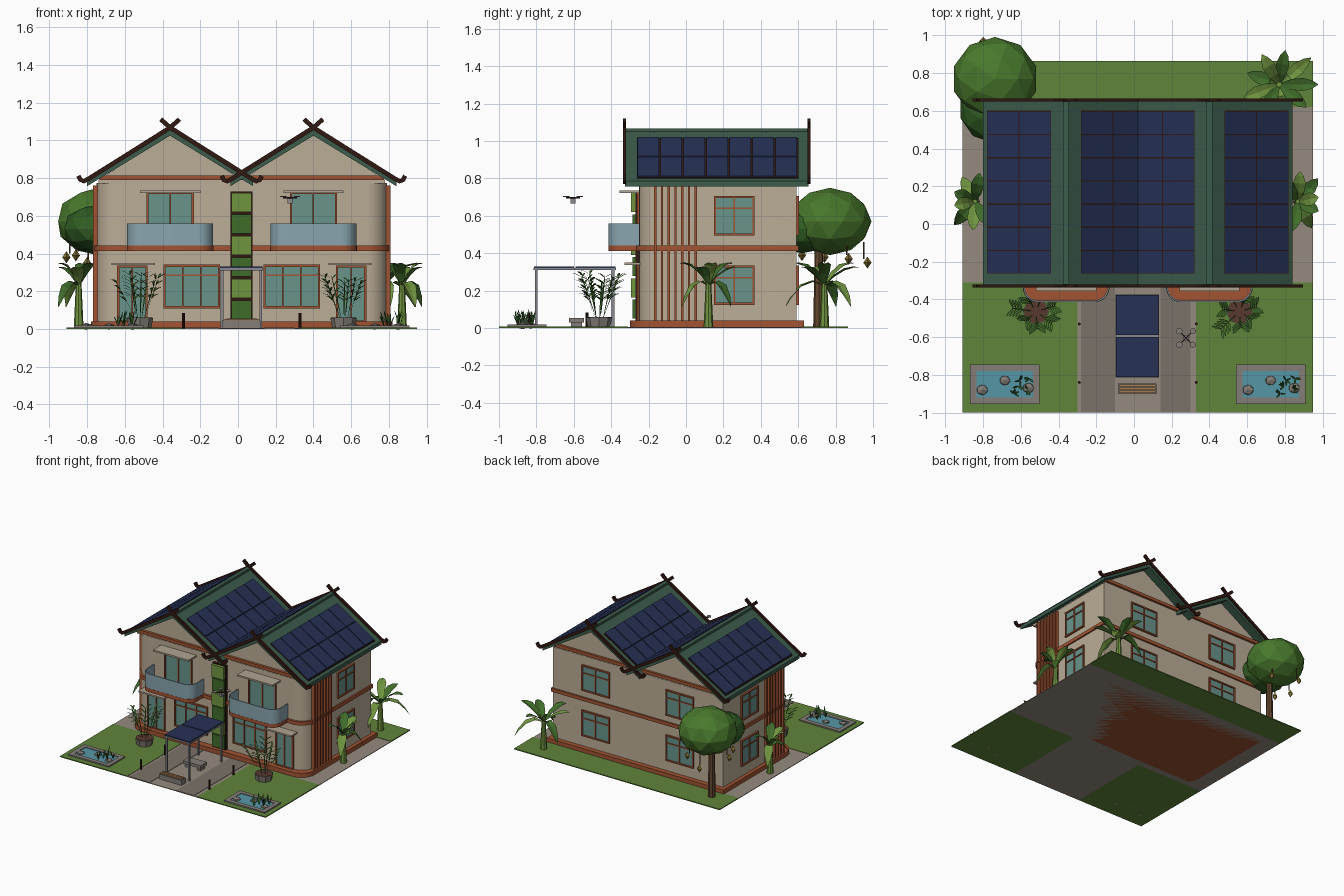
import bpy, bmesh, math, random
from mathutils import Vector, Matrix

if "Cube" in bpy.data.objects:
    bpy.data.objects.remove(bpy.data.objects["Cube"])
random.seed(4)

PAL = dict(wall=(186, 172, 150), terra=(160, 84, 54), roof=(62, 92, 76), navy=(42, 52, 86), dark=(52, 30, 24),
           glass=(104, 146, 138), rail=(136, 164, 174), lawn=(96, 132, 60), pave=(148, 138, 126),
           lane=(122, 114, 104), stone=(130, 124, 118), water=(86, 150, 164), metal=(138, 138, 142),
           leaf=(66, 108, 46), leaf2=(112, 148, 66), canopy=(74, 120, 48), canopy2=(52, 94, 40),
           trunk=(98, 72, 50), fruit=(128, 110, 52), wood=(166, 124, 84), soil=(88, 60, 50), canop=(176, 164, 146))
MATS = {}
for k, c in PAL.items():
    MATS[k] = bpy.data.materials.new(k)
    MATS[k].diffuse_color = [(v / 255) ** 2.2 for v in c] + [1]


def finish(name, bm, col, normals=True):
    if normals:
        bmesh.ops.recalc_face_normals(bm, faces=bm.faces)
    me = bpy.data.meshes.new(name)
    bm.to_mesh(me)
    bm.free()
    me.materials.append(MATS[col])
    ob = bpy.data.objects.new(name, me)
    bpy.context.collection.objects.link(ob)
    return ob


def part(name, col, solids):
    """One object from a list of prisms (profile, axis, from, to)."""
    bm = bmesh.new()
    for pts, ax, h0, h1 in solids:
        put = {'z': lambda a, b, h: (a, b, h), 'y': lambda a, b, h: (a, h, b), 'x': lambda a, b, h: (h, a, b)}[ax]
        lo = [bm.verts.new(put(a, b, h0)) for a, b in pts]
        hi = [bm.verts.new(put(a, b, h1)) for a, b in pts]
        bm.faces.new(lo)
        bm.faces.new(hi)
        for i in range(len(pts)):
            j = (i + 1) % len(pts)
            bm.faces.new((lo[i], lo[j], hi[j], hi[i]))
    return finish(name, bm, col)


def box(x0, x1, y0, y1, z0, z1):
    return ([(x0, y0), (x1, y0), (x1, y1), (x0, y1)], 'z', z0, z1)


def strip(path, w):
    """Closed outline of constant width around an open path."""
    P = [Vector(p) for p in path]
    L, R = [], []
    for i, p in enumerate(P):
        t = (P[min(i + 1, len(P) - 1)] - P[max(i - 1, 0)]).normalized()
        n = Vector((-t.y, t.x)) * w / 2
        L.append(tuple(p + n))
        R.append(tuple(p - n))
    return L + R[::-1]


def rounded(x0, x1, y0, y1, r, n=8):
    """Rectangle whose two front corners are rounded, starting and ending at the back."""
    pts = [(x0, y1)]
    for cx, a0 in ((x0 + r, math.pi), (x1 - r, 1.5 * math.pi)):
        pts += [(cx + r * math.cos(a0 + i / n * math.pi / 2), y0 + r + r * math.sin(a0 + i / n * math.pi / 2))
                for i in range(n + 1)]
    return pts + [(x1, y1)]


def smooth(ob):
    bpy.ops.object.select_all(action='DESELECT')
    ob.select_set(True)
    bpy.context.view_layer.objects.active = ob
    bpy.ops.object.shade_smooth_by_angle(angle=math.radians(25))


def cone(name, col, loc, r1, r2, h, n=8):
    bm = bmesh.new()
    bmesh.ops.create_cone(bm, cap_ends=True, segments=n, radius1=r1, radius2=r2, depth=h,
                          matrix=Matrix.Translation((loc[0], loc[1], loc[2] + h / 2)))
    return finish(name, bm, col)


def blob(name, col, loc, s, sub=2):
    bm = bmesh.new()
    m = Matrix.Translation(loc) @ Matrix.Diagonal((*s, 1))
    if sub:
        bmesh.ops.create_icosphere(bm, subdivisions=sub, radius=1, matrix=m)
    else:
        bmesh.ops.create_uvsphere(bm, u_segments=4, v_segments=2, radius=1, matrix=m)
    return finish(name, bm, col)


def leaves(name, col, specs):
    """Folded blades: (base, heading, length, rise, droop, width)."""
    bm = bmesh.new()
    for base, a, length, rise, droop, w in specs:
        d, s = Vector((math.cos(a), math.sin(a), 0)), Vector((-math.sin(a), math.cos(a), 0))
        rows = []
        for t, k in ((0, .15), (.3, .8), (.6, 1), (.85, .6), (1, .04)):
            c = Vector(base) + d * length * t + Vector((0, 0, rise * t - droop * t * t))
            e = s * w * k / 2
            up = Vector((0, 0, w * k * .15))
            rows.append([bm.verts.new(v) for v in (c - e + up, c, c + e + up)])
        for r, q in zip(rows, rows[1:]):
            for i in (0, 1):
                bm.faces.new((r[i], r[i + 1], q[i + 1], q[i]))
    return finish(name, bm, col, False)


MID = 0.02                                   # mirror line between the two house units
SIDES = (('left', -1), ('right', 1))

# ground
part('paving', 'pave', [box(-.3, .33, -1, -.31, 0, .005), box(-.91, .95, -.31, .62, 0, .005)])
part('driveway_lanes', 'lane', [box(-.28, -.1, -1, -.31, .004, .008), box(.14, .3, -1, -.31, .004, .008)])
part('lawn', 'lawn', [box(-.91, -.3, -1, -.31, 0, .008), box(.33, .95, -1, -.31, 0, .008),
                      box(-.91, .95, .62, .865, 0, .008)])

# house body
smooth(part('plinth', 'terra', [(rounded(-.78, .82, -.3, .63, .12), 'z', 0, .04)]))
smooth(part('walls', 'wall', [(rounded(-.75, .79, -.25, .59, .11), 'z', .04, .775)]))
part('gable_walls', 'wall', [([(c - .38, .77), (c - .38, .79), (c, 1.035), (c + .38, .79), (c + .38, .77)],
                              'y', -.248, .588) for c in (MID - .38, MID + .38)])
smooth(part('floor_band', 'terra', [(rounded(-.762, .802, -.268, .602, .12), 'z', .413, .442)]))
part('gable_band', 'terra', [box(-.735, .775, y, y + .02, .79, .815) for y in (-.268, .586)])

# twin roofs
TOP = 1.06
SL = .62
for side, s in SIDES:
    c = MID + s * .38
    zt = TOP - .44 * SL
    part(side + '_roof', 'roof', [([(c - .44, zt), (c, TOP), (c + .44, zt), (c + .44, zt - .03), (c, TOP - .035),
                                    (c - .44, zt - .03)], 'y', -.325, .655)])
    part(side + '_ridge_cap', 'roof', [box(c - .016, c + .016, -.325, .655, TOP - .015, TOP + .008)])
    panels, frame, barge = [], [], []
    for d in (-1, 1):
        def slope(a, b, lo, hi):
            return [(c + d * a, TOP - SL * a + lo), (c + d * b, TOP - SL * b + lo),
                    (c + d * b, TOP - SL * b + hi), (c + d * a, TOP - SL * a + hi)]
        frame.append((slope(.08, .42, -.004, .005), 'y', -.262, .602))
        for i in range(2):
            for j in range(7):
                y = -.26 + j * .123
                a = .082 + i * .17
                panels.append((slope(a, a + .164, 0, .012), 'y', y, y + .116))
        path = [(-.05, 1.112), (0, 1.068), (.2, .942), (.43, .798), (.458, .783), (.475, .79), (.487, .812)]
        for y in (-.337, .649):
            barge.append((strip([(c + d * x, z) for x, z in path], .024), 'y', y, y + .016))
    part(side + '_solar_frames', 'dark', frame)
    part(side + '_solar_panels', 'navy', panels)
    part(side + '_bargeboards', 'dark', barge)


def window(name, face, u0, u1, z0, z1, cols=2, transom=None):
    """Glazing plus frame on one wall of the house."""
    def place(a, b, d0, d1, lo, hi):
        if face == 'front':
            return box(a, b, -.25 - d1, -.25 - d0, lo, hi)
        if face == 'back':
            return box(a, b, .59 + d0, .59 + d1, lo, hi)
        if face == 'right':
            return box(.79 + d0, .79 + d1, a, b, lo, hi)
        return box(-.75 - d1, -.75 - d0, a, b, lo, hi)
    t = .011
    part(name + '_glass', 'glass', [place(u0, u1, -.01, .005, z0, z1)])
    bars = [place(u0 - t / 2, u1 + t / 2, 0, .014, z - t / 2, z + t / 2) for z in (z0, z1)]
    for i in range(cols + 1):
        u = u0 + (u1 - u0) * i / cols
        w = t if i in (0, cols) else t * .7
        bars.append(place(u - w / 2, u + w / 2, 0, .013, z0, z1))
    if transom:
        bars.append(place(u0, u1, 0, .012, transom - .004, transom + .004))
    part(name + '_frame', 'terra', bars)


# openings, canopies, balconies and side slats, mirrored between the units
for side, s in SIDES:
    def span(a, b):
        return sorted((MID + s * a, MID + s * b))
    window(side + '_front_window', 'front', *span(.12, .41), .115, .335, 3, .285)
    window(side + '_door', 'front', *span(.505, .655), .04, .33, 2)
    window(side + '_balcony_door', 'front', *span(.26, .5), .442, .72, 2)
    for n, z in (('lower', .13), ('upper', .5)):
        window(f'{side}_side_{n}_window', side, .155, .36, z, z + .2, 2, z + .14)
        window(f'{side}_back_{n}_window', 'back', *span(.26, .5), z, z + .2, 2, z + .14)
    part(side + '_canopies', 'canop', [box(*span(.22, .54), -.355, -.24, .722, .735),
                                       box(*span(.46, .69), -.33, -.24, .338, .35)])
    x0, x1 = span(.15, .61)
    smooth(part(side + '_balcony_floor', 'terra', [(rounded(x0, x1, -.415, -.24, .08), 'z', .412, .442)]))
    smooth(part(side + '_balcony_rail', 'rail',
                [(strip(rounded(x0 + .006, x1 - .006, -.41, -.25, .076), .008), 'z', .442, .56)]))
    xs = sorted((MID + s * .765, MID + s * .79))
    part(side + '_side_slats', 'terra', [box(*xs, y, y + .012, .04, .762)
                                         for y in [-.17 + i * .036 for i in range(7)]])

# planted wall strip in the middle
part('green_wall_frame', 'dark', [box(-.04, .078, -.27, -.245, .04, .73)])
for k in range(2):
    part(f'green_wall_panels_{k + 1}', ('leaf', 'leaf2')[k],
         [box(-.034, .072, -.285 - .008 * (i % 2), -.26, .05 + i * .114, .152 + i * .114) for i in range(k, 6, 2)])

# solar carport with a low seat below, bench and bollards
part('carport_posts', 'metal', [box(x - .007, x + .007, y - .007, y + .007, .005, .315)
                                for x in (-.085, .12) for y in (-.8, -.39)])
part('carport_frame', 'metal', [box(-.098, .133, -.815, -.373, .31, .322)])
part('carport_panels', 'navy', [box(-.095, .13, -.812, -.598, .32, .33), box(-.095, .13, -.59, -.376, .32, .33)])
part('carport_seat', 'stone', [box(-.06, .1, -.625, -.545, .03, .055), box(-.05, -.02, -.615, -.555, .005, .03),
                               box(.06, .09, -.615, -.555, .005, .03)])
part('bench_base', 'stone', [box(-.085, .12, -.902, -.845, .005, .045)])
part('bench_slats', 'wood', [box(-.078, .113, y, y + .012, .045, .053) for y in (-.896, -.88, -.864)])
for i, (x, y) in enumerate([(x, y) for x in (-.29, .33) for y in (-.84, -.53)]):
    cone(f'bollard_{i + 1}', 'dark', (x, y, .004), .008, .008, .08)

# hovering quadcopter
part('drone_body', 'metal', [box(.262, .29, -.618, -.59, .665, .692)])
part('drone_arms', 'dark', [(strip([(.276 - .036, -.604 - k * .036), (.276 + .036, -.604 + k * .036)], .006),
                             'z', .692, .7) for k in (-1, 1)])
for i, (a, b) in enumerate([(-1, -1), (-1, 1), (1, -1), (1, 1)]):
    cone(f'drone_rotor_{i + 1}', 'stone', (.276 + a * .036, -.604 + b * .036, .7), .017, .017, .006, 10)

# ponds and potted bamboo, one per side
for side, s in SIDES:
    px = MID + s * .705
    x0, x1, y0, y1 = px - .185, px + .185, -.955, -.745
    part(side + '_pond_rim', 'stone', [box(x0, x1, y0, y0 + .035, .005, .018), box(x0, x1, y1 - .035, y1, .005, .018),
                                       box(x0, x0 + .035, y0, y1, .005, .018), box(x1 - .035, x1, y0, y1, .005, .018)])
    part(side + '_pond_water', 'water', [box(x0 + .03, x1 - .03, y0 + .03, y1 - .03, .005, .013)])
    for i, (dx, dy, r) in enumerate([(-.12, -.03, .034), (0, .02, .032), (.125, -.02, .034)]):
        blob(f'{side}_pond_rock_{i + 1}', 'stone', (px + dx, -.85 + dy, .014), (r, r * .9, r * .55), 1)
    reeds = []
    for dx, dy in ((.05, -.05), (.08, .02), (.12, -.03), (.13, .03), (.07, -.01)):
        reeds += [((px + dx, -.85 + dy, .012), random.uniform(0, 6.3), .03, random.uniform(.06, .1), .01, .01)
                  for _ in range(4)]
    leaves(side + '_pond_reeds', 'canopy2', reeds)
    cx, cy = MID + s * .54, -.465
    cone(side + '_planter', 'stone', (cx, cy, .005), .06, .07, .052)
    cone(side + '_planter_soil', 'soil', (cx, cy, .05), .066, .066, .01)
    bamboo = []
    for i in range(7):
        a = i * 2 * math.pi / 7 + .3
        ln, h = random.uniform(.05, .12), random.uniform(.2, .29)
        b = Vector((cx + .025 * math.cos(a), cy + .025 * math.sin(a), .055))
        bamboo.append((b, a, ln, h, 0, .008))
        for t in (.45, .6, .75, .9):
            p = b + Vector((math.cos(a) * ln * t, math.sin(a) * ln * t, h * t))
            bamboo += [(p, a + k, .055, .04, .015, .013) for k in (-1, 1)]
    leaves(side + '_bamboo', 'leaf', bamboo)

# broad-leaved palms: position, leaf count, first heading, sweep, leaf length
for name, x, y, n, a0, sweep, ln in (('back_palm', .77, .74, 9, 0, 2 * math.pi, .21),
                                     ('right_palm', .87, .12, 7, -1.75, 3.9, .17),
                                     ('left_palm', -.845, .12, 7, 1.4, 3.9, .17)):
    cone(name + '_trunk', 'leaf2', (x, y, .005), .026, .015, .235)
    for k, col in enumerate(('leaf', 'leaf2')):
        specs = []
        for i in range(k, n, 2):
            rise = (.26, .15, .2)[i % 3]
            a = a0 + sweep * i / (n if sweep > 6 else n - 1)
            reach = min(ln * random.uniform(.85, 1.05), .108 / max(abs(math.cos(a)), .01) if sweep < 6 else 9)
            specs.append(((x, y, .225), a, reach, rise, (.14, .26, .1)[i % 3], .07))
        leaves(f'{name}_leaves_{k + 1}', col, specs)

# round tree with hanging fruit
cone('tree_trunk', 'trunk', (-.73, .71, .005), .03, .022, .42)
blob('tree_crown', 'canopy', (-.737, .77, .57), (.228, .222, .18))
blob('tree_crown_lower', 'canopy2', (-.745, .62, .53), (.185, .19, .13))
for i, p in enumerate([(-.91, .74, .38), (-.8, .97, .35), (-.62, .87, .37), (-.86, .62, .39)]):
    blob(f'tree_fruit_{i + 1}', 'fruit', p, (.022, .022, .032), 0)
    cone(f'tree_fruit_stem_{i + 1}', 'trunk', (p[0] * .9 - .074, p[1] * .9 + .077, p[2] + .02), .004, .004, .09, 5)

for m in bpy.data.materials:
    if m.users and not m.is_grease_pencil:
        m.use_nodes = True
        m.node_tree.nodes["Principled BSDF"].inputs["Base Color"].default_value = m.diffuse_color
